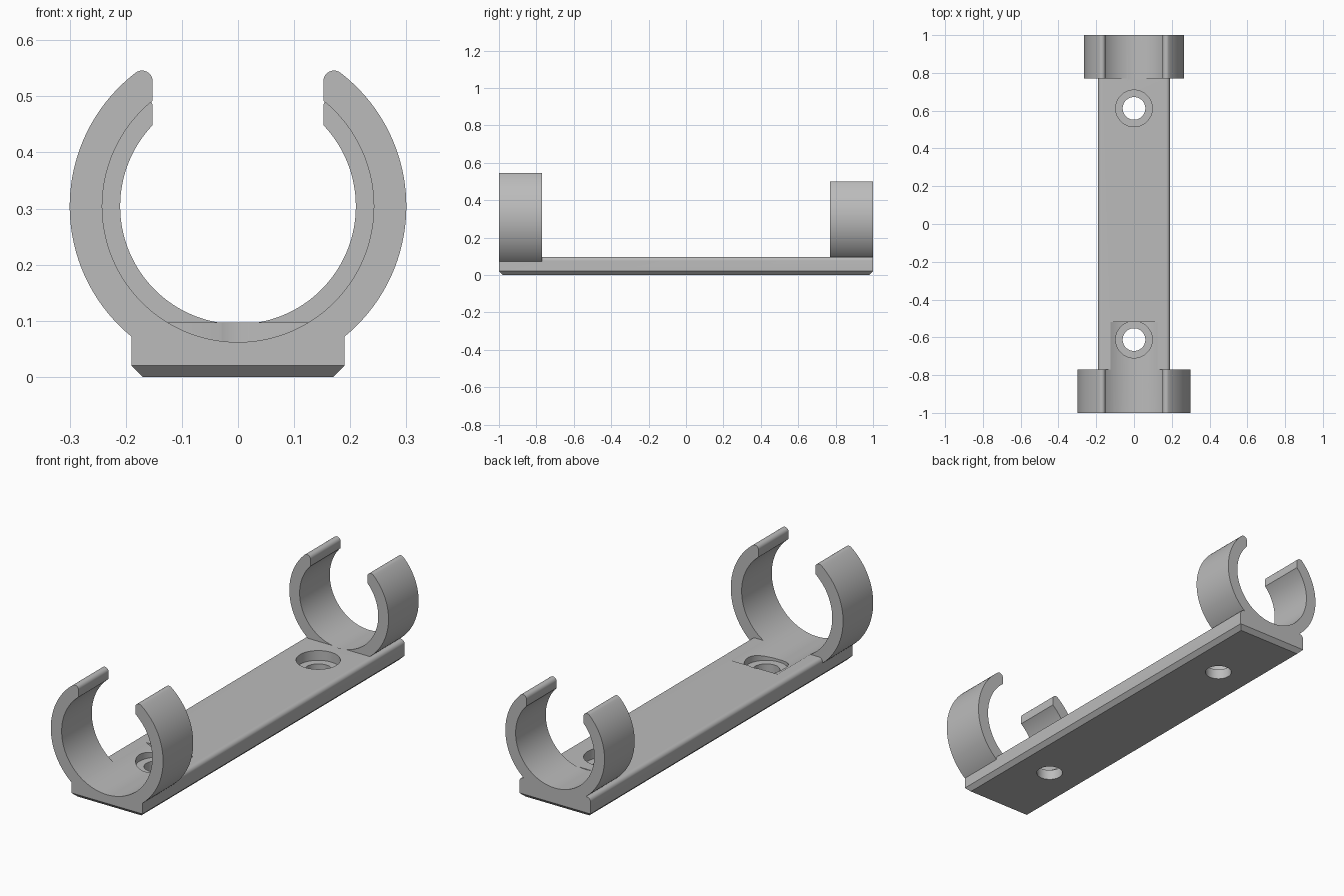
import bpy, bmesh, math
from mathutils import Matrix, Vector

cube = bpy.data.objects.get("Cube")
if cube:
    bpy.data.objects.remove(cube, do_unlink=True)

AXIS_Z = 0.304       # height of the clip axis
GAP = 0.152          # half width of the clip opening
PLATE_TOP = 0.097
CLIP_LEN = 0.23

grey = bpy.data.materials.new("plain_grey")
grey.use_nodes = True
colour = (0.5, 0.5, 0.5, 1)
grey.diffuse_color = colour
grey.node_tree.nodes["Principled BSDF"].inputs["Base Color"].default_value = colour


def make_object(name, bm):
    bmesh.ops.recalc_face_normals(bm, faces=bm.faces)
    mesh = bpy.data.meshes.new(name)
    bm.to_mesh(mesh)
    bm.free()
    mesh.materials.append(grey)
    obj = bpy.data.objects.new(name, mesh)
    bpy.context.collection.objects.link(obj)
    return obj


def cylinder(name, radius, start, end, segments):
    """Cylinder between two points."""
    start, end = Vector(start), Vector(end)
    bm = bmesh.new()
    turn = (end - start).to_track_quat('Z', 'Y').to_matrix().to_4x4()
    bmesh.ops.create_cone(bm, cap_ends=True, segments=segments, radius1=radius,
                          radius2=radius, depth=(end - start).length,
                          matrix=Matrix.Translation((start + end) / 2) @ turn)
    return make_object(name, bm)


def stacked_plate(name, layers):
    """Solid from stacked rectangles of half width, half length and height."""
    bm = bmesh.new()
    rings = [[bm.verts.new((sx * hx, sy * hy, z))
              for sx, sy in ((-1, -1), (1, -1), (1, 1), (-1, 1))]
             for hx, hy, z in layers]
    for low, high in zip(rings, rings[1:]):
        for i in range(4):
            j = (i + 1) % 4
            bm.faces.new((low[i], low[j], high[j], high[i]))
    bm.faces.new(rings[0])
    bm.faces.new(rings[-1])
    return make_object(name, bm)


def clip_blank(name, outer, tip, y0, y1):
    """Solid clip outline with rounded tips; the bore is cut out later."""
    cx = GAP + tip
    cz = math.sqrt((outer - tip) ** 2 - cx ** 2)
    lean = math.atan2(cz, cx)
    half = [(0, -outer)]
    steps = 48
    for i in range(1, steps + 1):
        a = -math.pi / 2 + (lean + math.pi / 2) * i / steps
        half.append((outer * math.cos(a), outer * math.sin(a)))
    for i in range(1, 11):
        a = lean + (math.pi - lean) * i / 10
        half.append((cx + tip * math.cos(a), cz + tip * math.sin(a)))
    half.append((GAP, 0))
    outline = half + [(-x, z) for x, z in reversed(half[1:])]
    bm = bmesh.new()
    # keep the hidden underside within the plate
    face = bm.faces.new([bm.verts.new((x, y0, max(z + AXIS_Z, 0.04)))
                         for x, z in outline])
    grown = bmesh.ops.extrude_face_region(bm, geom=[face])
    moved = [v for v in grown["geom"] if isinstance(v, bmesh.types.BMVert)]
    bmesh.ops.translate(bm, verts=moved, vec=(0, y1 - y0, 0))
    bmesh.ops.remove_doubles(bm, verts=bm.verts, dist=1e-5)
    return make_object(name, bm)


def combine(target, tool, operation):
    mod = target.modifiers.new(tool.name, 'BOOLEAN')
    mod.object, mod.operation, mod.solver = tool, operation, 'EXACT'
    bpy.context.view_layer.objects.active = target
    bpy.ops.object.modifier_apply(modifier=mod.name)
    bpy.data.objects.remove(tool, do_unlink=True)


# Base plate: chamfered underside, rounded long top edges
layers = [(0.17, 0.98, 0), (0.19, 1, 0.02)]
fillet = 0.02
for i in range(9):
    a = math.pi / 2 * i / 8
    layers.append((0.19 - fillet + fillet * math.cos(a), 1,
                   PLATE_TOP - fillet + fillet * math.sin(a)))
bracket = stacked_plate("clip_bracket", layers)

# Large front clip and small rear clip
combine(bracket, clip_blank("front_clip", 0.3, 0.019, -1, -1 + CLIP_LEN), 'UNION')
combine(bracket, clip_blank("rear_clip", 0.265, 0.019, 1 - CLIP_LEN, 1), 'UNION')

# Bores; the front one runs on as a shallow groove in the plate
for name, radius, y0, y1 in (("front_bore", 0.242, -1.1, -0.52),
                             ("rear_bore", 0.21, 0.765, 1.1)):
    combine(bracket, cylinder(name, radius, (0, y0, AXIS_Z), (0, y1, AXIS_Z), 128),
            'DIFFERENCE')

# Counterbored screw holes
for y in (-0.612, 0.612):
    for name, radius, floor in (("counterbore", 0.097, 0.05), ("screw_hole", 0.06, -0.1)):
        combine(bracket, cylinder(name, radius, (0, y, floor), (0, y, 0.2), 64),
                'DIFFERENCE')

bpy.ops.object.select_all(action='DESELECT')
bracket.select_set(True)
bpy.context.view_layer.objects.active = bracket
bpy.ops.object.shade_smooth_by_angle(angle=math.radians(25))
